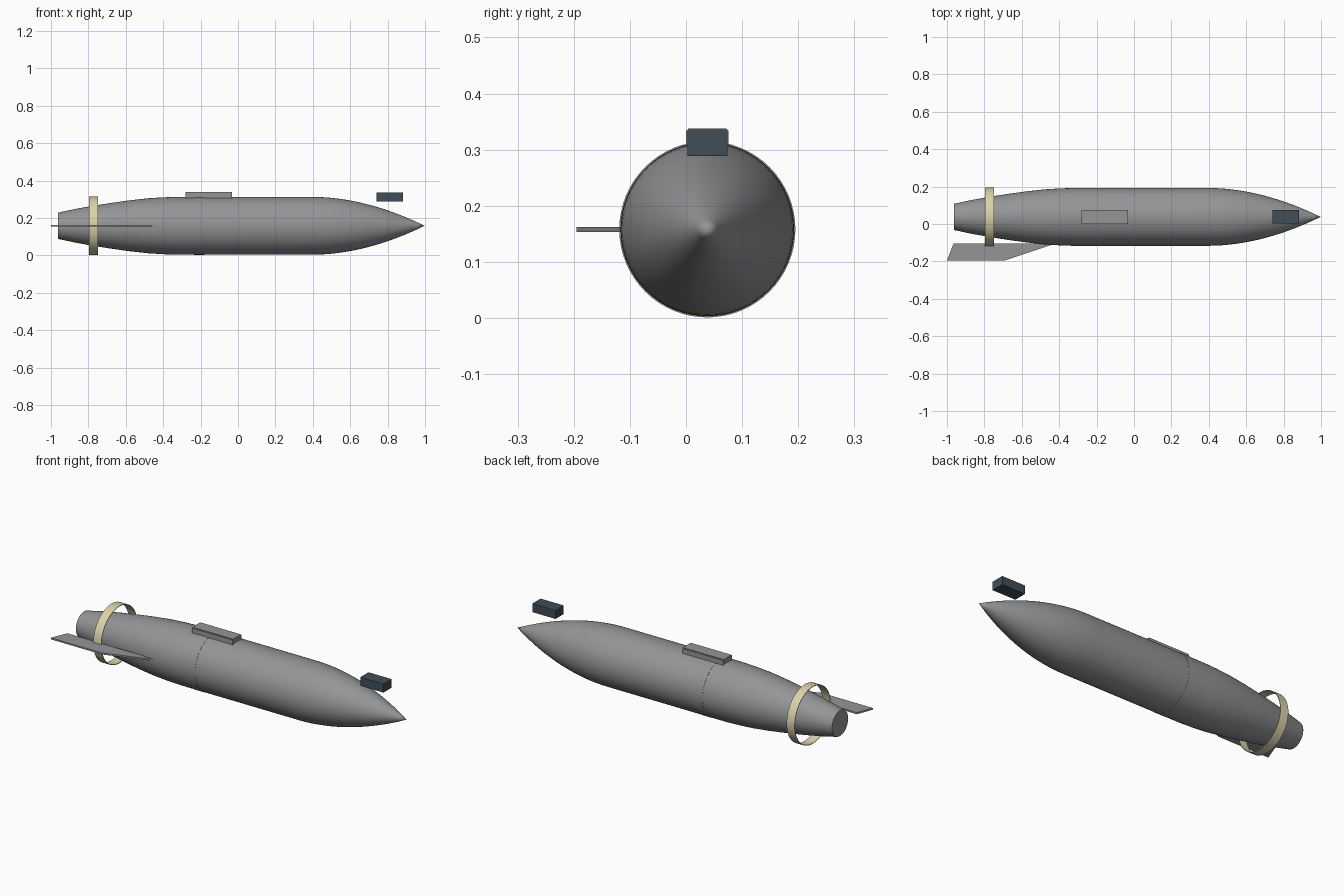
import bpy, bmesh, math
from mathutils import Vector

if "Cube" in bpy.data.objects:
    bpy.data.objects.remove(bpy.data.objects["Cube"])

CY, CZ = 0.038, 0.158   # long axis of the body
R = 0.1545


def material(name, rgb):
    m = bpy.data.materials.new(name)
    m.diffuse_color = (*rgb, 1)
    m.use_nodes = True
    m.node_tree.nodes["Principled BSDF"].inputs["Base Color"].default_value = m.diffuse_color
    return m


GREY = material("hull grey", (0.29, 0.30, 0.31))
CREAM = material("cream band", (0.72, 0.65, 0.40))
SLATE = material("dark slate", (0.05, 0.075, 0.095))


def finish(name, bm, mat, smooth=True):
    bmesh.ops.recalc_face_normals(bm, faces=bm.faces)
    me = bpy.data.meshes.new(name)
    bm.to_mesh(me)
    bm.free()
    me.materials.append(mat)
    ob = bpy.data.objects.new(name, me)
    bpy.context.collection.objects.link(ob)
    if smooth:
        bpy.ops.object.select_all(action='DESELECT')
        ob.select_set(True)
        bpy.context.view_layer.objects.active = ob
        bpy.ops.object.shade_smooth_by_angle(angle=math.radians(35))
    return ob


def lathe(name, profile, mat, closed=False, segs=64):
    """Spin (x, radius) points about the long axis."""
    bm = bmesh.new()
    pts = profile + profile[:1] if closed else profile
    vs = [bm.verts.new((x, CY, CZ + r)) for x, r in pts]
    edges = [bm.edges.new(p) for p in zip(vs, vs[1:])]
    bmesh.ops.spin(bm, geom=vs + edges, cent=(0, CY, CZ), axis=(1, 0, 0),
                   angle=2 * math.pi, steps=segs)
    bmesh.ops.remove_doubles(bm, verts=bm.verts, dist=1e-5)
    return finish(name, bm, mat)


def box(name, lo, hi, mat, bevel=0):
    bm = bmesh.new()
    bmesh.ops.create_cube(bm, size=1)
    lo, hi = Vector(lo), Vector(hi)
    for v in bm.verts:
        v.co = (lo + hi) / 2 + v.co * (hi - lo)
    if bevel:
        top = [e for e in bm.edges if all(v.co.z > hi.z - 1e-4 for v in e.verts)
               and abs(e.verts[0].co.y - e.verts[1].co.y) < 1e-4]
        bmesh.ops.bevel(bm, geom=top, offset=bevel, segments=2, affect='EDGES')
    return finish(name, bm, mat, bevel > 0)


# Body: closed tapered tail, straight middle, pointed curved nose
tail = [(-0.963, 0), (-0.963, 0.07), (-0.87, 0.09), (-0.775, 0.107), (-0.68, 0.122),
        (-0.58, 0.136), (-0.48, 0.147), (-0.40, 0.152), (-0.33, R)]
nose = [(0.40 + 0.598 * i / 16, R * (1 - (i / 16) ** 1.9)) for i in range(17)]
lathe("body", tail + nose, GREY)

# Thin raised strap round the middle
lathe("body_strap", [(-0.235, 0.150), (-0.235, 0.1555), (-0.18, 0.1555), (-0.18, 0.150)],
      GREY, closed=True)

# Loose hoop round the tail
lathe("tail_hoop", [(-0.797, 0.154), (-0.797, 0.157), (-0.748, 0.157), (-0.748, 0.154)],
      CREAM, closed=True)

# Top mounting block and nose sensor block
box("mounting_block", (-0.28, 0.0, 0.295), (-0.032, 0.076, 0.338), GREY, 0.004)
box("nose_block", (0.741, 0.003, 0.289), (0.882, 0.074, 0.336), SLATE)

# Swept side fin
bm = bmesh.new()
outline = [(-0.965, -0.105), (-0.42, -0.105), (-0.69, -0.195), (-1.0, -0.195)]
face = bm.faces.new([bm.verts.new((x, y, CZ - 0.0045)) for x, y in outline])
ext = bmesh.ops.extrude_face_region(bm, geom=[face])
for v in ext["geom"]:
    if isinstance(v, bmesh.types.BMVert):
        v.co.z += 0.009
finish("side_fin", bm, GREY, smooth=False)
